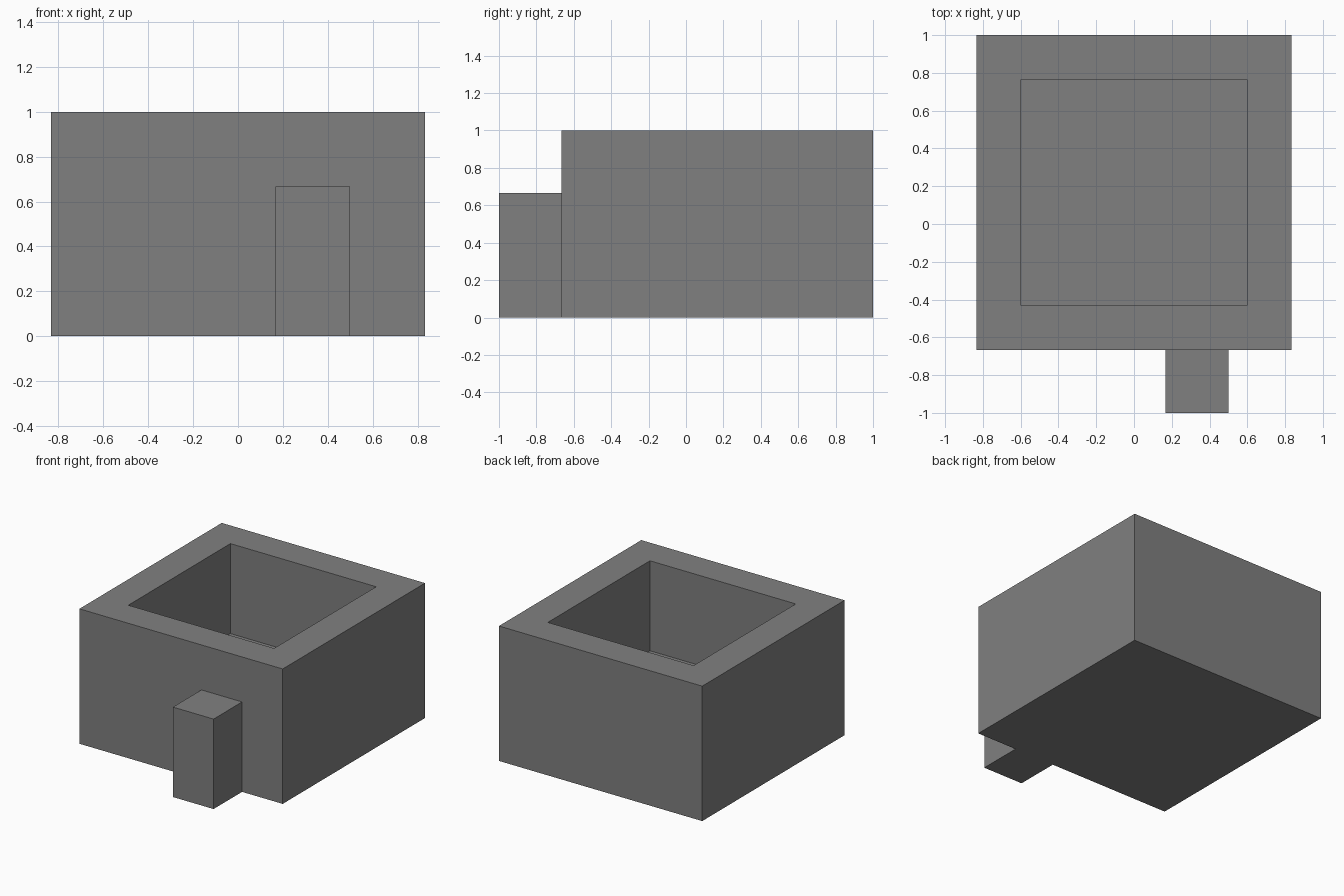
import bpy
import bmesh

cube = bpy.data.objects.get("Cube")
if cube:
    bpy.data.objects.remove(cube, do_unlink=True)

U = 1 / 3  # module: wall thickness and block width

grey = bpy.data.materials.new("mid grey")
grey.use_nodes = True
colour = (0.216, 0.216, 0.216, 1)
grey.diffuse_color = colour
grey.node_tree.nodes["Principled BSDF"].inputs["Base Color"].default_value = colour


def box(name, size, centre, pit=None):
    """Box, optionally with a square pit (wall, depth) sunk in its top."""
    bm = bmesh.new()
    bmesh.ops.create_cube(bm, size=1)
    bmesh.ops.scale(bm, vec=size, verts=bm.verts)
    bmesh.ops.translate(bm, vec=centre, verts=bm.verts)
    if pit:
        wall, depth = pit
        top = max(bm.faces, key=lambda f: f.calc_center_median().z)
        bmesh.ops.inset_region(bm, faces=[top], thickness=wall)
        floor = bmesh.ops.extrude_face_region(bm, geom=[top])
        verts = [v for v in floor["geom"] if isinstance(v, bmesh.types.BMVert)]
        bmesh.ops.translate(bm, vec=(0, 0, -depth), verts=verts)
        if top.is_valid:
            bmesh.ops.delete(bm, geom=[top], context="FACES_ONLY")
    bmesh.ops.recalc_face_normals(bm, faces=bm.faces)
    mesh = bpy.data.meshes.new(name)
    bm.to_mesh(mesh)
    bm.free()
    mesh.materials.append(grey)
    obj = bpy.data.objects.new(name, mesh)
    bpy.context.collection.objects.link(obj)
    return obj


# Hollow main body, open at the top
box("main_body", (5 * U, 5 * U, 3 * U), (0, U / 2, 1.5 * U), pit=(U, 2 * U))

# Small block against the front wall
box("front_block", (U, U, 2 * U), (U, -2.5 * U, U))
